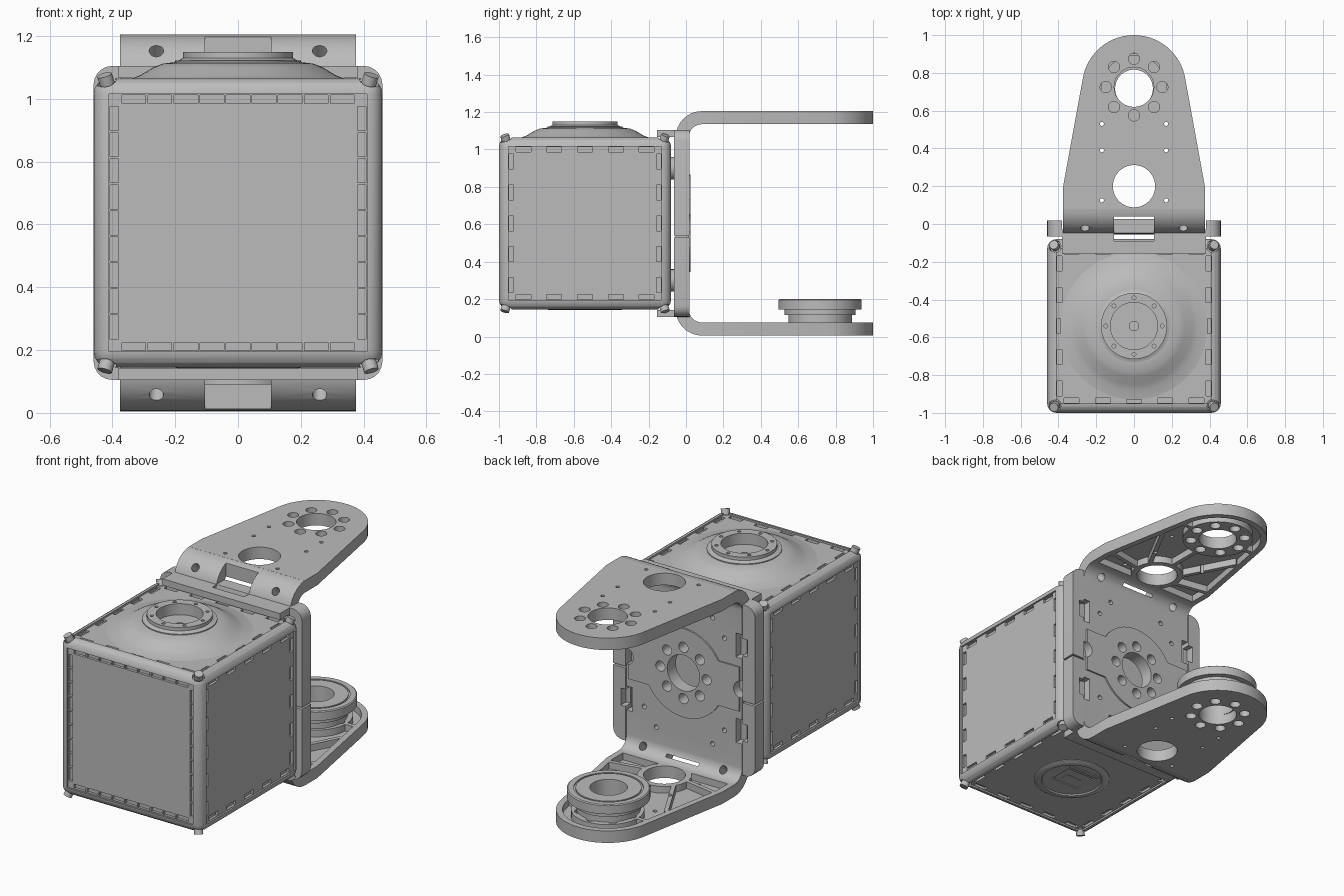
import bpy, bmesh, math
from mathutils import Vector, Matrix

if "Cube" in bpy.data.objects:
    bpy.data.objects.remove(bpy.data.objects["Cube"])

grey = bpy.data.materials.new("plain grey")
grey.use_nodes = True
GREY = (0.5, 0.5, 0.5, 1)
grey.diffuse_color = GREY
grey.node_tree.nodes["Principled BSDF"].inputs["Base Color"].default_value = GREY
MID = 0.605          # mirror height of the bracket
BODY = Vector((0, -0.54, MID))
HUB = 0.725          # y of the arm pivot


def box(bm, x, y, z, mat=Matrix()):
    size = Matrix.Diagonal((x[1] - x[0], y[1] - y[0], z[1] - z[0], 1))
    mid = Matrix.Translation([(a + b) / 2 for a, b in (x, y, z)])
    bmesh.ops.create_cube(bm, size=1, matrix=mat @ mid @ size)


def cyl(bm, at, r, depth, axis=(0, 0, 1), n=32):
    turn = Vector((0, 0, 1)).rotation_difference(Vector(axis)).to_matrix().to_4x4()
    bmesh.ops.create_cone(bm, cap_ends=True, segments=n, radius1=r, radius2=r,
                          depth=depth, matrix=Matrix.Translation(at) @ turn)


def ring_of_holes(bm, at, axis, r, hole, depth):
    for i in range(8):
        a = math.tau * i / 8
        u, v = r * math.cos(a), r * math.sin(a)
        off = Vector((u, v, 0)) if axis[2] else Vector((u, 0, v))
        cyl(bm, Vector(at) + off, hole, depth, axis, 16)


def prism(bm, pts, place, lo, hi):
    """Extrude a 2D outline; place(a, b, h) gives the 3D point."""
    low = [bm.verts.new(place(a, b, lo)) for a, b in pts]
    high = [bm.verts.new(place(a, b, hi)) for a, b in pts]
    n = len(pts)
    bm.faces.new(low)
    bm.faces.new(high[::-1])
    for i in range(n):
        bm.faces.new((low[i], high[i], high[(i + 1) % n], low[(i + 1) % n]))


def lathe(bm, pts, at, n=64):
    """Spin a closed (radius, height) profile that starts and ends on the axis."""
    vs = [bm.verts.new((r, 0, z)) for r, z in pts]
    es = [bm.edges.new(p) for p in zip(vs, vs[1:])]
    if pts[0][0] > 0:
        es.append(bm.edges.new((vs[-1], vs[0])))
    bmesh.ops.spin(bm, geom=vs + es, axis=(0, 0, 1), cent=(0, 0, 0),
                   angle=math.tau, steps=n, use_merge=True)
    bmesh.ops.remove_doubles(bm, verts=bm.verts, dist=1e-5)
    bmesh.ops.translate(bm, verts=bm.verts, vec=at)


def make(name, build):
    bm = bmesh.new()
    build(bm)
    bmesh.ops.recalc_face_normals(bm, faces=bm.faces)
    me = bpy.data.meshes.new(name)
    bm.to_mesh(me)
    bm.free()
    me.materials.append(grey)
    ob = bpy.data.objects.new(name, me)
    bpy.context.collection.objects.link(ob)
    return ob


def cut(ob, build, op="DIFFERENCE"):
    tool = make("cutter", build) if callable(build) else build
    mod = ob.modifiers.new("cut", "BOOLEAN")
    mod.operation, mod.object, mod.solver = op, tool, "EXACT"
    mod.use_self = True
    bpy.context.view_layer.objects.active = ob
    bpy.ops.object.modifier_apply(modifier=mod.name)
    bpy.data.objects.remove(tool)
    return ob


def finish(ob):
    bpy.ops.object.select_all(action="DESELECT")
    ob.select_set(True)
    bpy.context.view_layer.objects.active = ob
    bpy.ops.object.shade_smooth_by_angle(angle=math.radians(32))


# Rounded motor housing with recessed panels and slotted panel borders
def housing(bm):
    h = 0.46
    box(bm, (-h, h), (-h, h), (-h, h), Matrix.Translation(BODY))
    bmesh.ops.bevel(bm, geom=bm.edges[:], offset=0.05, segments=4, profile=0.5, affect="EDGES")


X, Z = "X", "Z"
FACES = [Matrix.Rotation(math.radians(d), 4, ax) for d, ax in
         ((0, X), (90, X), (180, X), (270, X), (90, "Y"), (-90, "Y"))]


def panels(bm):
    for rot in FACES:
        box(bm, (-0.41, 0.41), (-0.41, 0.41), (0.45, 0.6), Matrix.Translation(BODY) @ rot)


def slots(bm):
    for i, rot in enumerate(FACES):
        count, pitch, half = (9, 0.083, 0.038) if i == 1 else (5, 0.165, 0.04)
        for side in range(4):
            mat = Matrix.Translation(BODY) @ rot @ Matrix.Rotation(side * math.pi / 2, 4, Z)
            for k in range(count):
                u = (k - (count - 1) / 2) * pitch
                box(bm, (u - half, u + half), (0.381, 0.407), (0.435, 0.55), mat)


def corner_holes(bm, r=0.032, depth=0.07):
    for x in (-0.42, 0.42):
        for y in (-0.425, 0.425):
            for z in (-0.455, 0.455):
                cyl(bm, BODY + Vector((x, y, z)), r, depth, (x, y, z * 3), 20)


body = make("motor_housing", housing)
for b in (panels, slots, corner_holes):
    cut(body, b)
make("corner_screws", lambda bm: corner_holes(bm, 0.024, 0.035))

# Bell shaped cover and hollow output horn on the top
make("bell_cover", lambda bm: lathe(bm, [
    (0, 1.03), (0.39, 1.03), (0.39, 1.055), (0.34, 1.064), (0.31, 1.076), (0.27, 1.1),
    (0.24, 1.112), (0.2, 1.117), (0.2, 1.122), (0.19, 1.122), (0.175, 1.13), (0.175, 1.15),
    (0.125, 1.15), (0.125, 1.085), (0.025, 1.085), (0.025, 1.07), (0, 1.07)], (0, -0.54, 0)))
cut(bpy.data.objects["bell_cover"],
    lambda bm: ring_of_holes(bm, (0, -0.54, 1.15), (0, 0, 1), 0.15, 0.01, 0.03))

# Round cover with a step and a socket under the housing
cover = make("bottom_cover", lambda bm: lathe(bm, [
    (0, 0.17), (0.21, 0.17), (0.21, 0.15), (0.195, 0.142), (0.17, 0.142),
    (0.165, 0.149), (0, 0.149)], (0, -0.54, 0)))
cut(cover, lambda bm: box(bm, (-0.09, 0.09), (-0.6, -0.46), (0.1, 0.162)))
make("bottom_socket", lambda bm: (box(bm, (-0.05, 0.05), (-0.57, -0.52), (0.152, 0.165)),
                                  box(bm, (-0.1, 0.1), (-0.44, -0.42), (0.144, 0.16))))


# U bracket: web and bends as one section, then two tapered arms
def section(bm):
    cy, cz, top = 0.085, 1.065, MID + 0.46
    arc = [math.pi / 2 + i * math.pi / 16 for i in range(9)]
    outer = [(cy + 0.14 * math.cos(a), cz + 0.14 * math.sin(a)) for a in arc]
    inner = [(cy + 0.07 * math.cos(a), cz + 0.07 * math.sin(a)) for a in arc]
    flip = lambda pts: [(y, 2 * MID - z) for y, z in reversed(pts)]
    prism(bm, outer + flip(outer) + flip(inner[::-1]) + inner[::-1],
          lambda y, z, x: (x, y, z), -0.375, 0.375)


def web_cuts(bm):
    for s in (-1, 1):
        z = MID + s * 0.6
        box(bm, (-0.105, 0.105), (-0.09, 0.04), sorted((z + s * 0.1, z - s * 0.1)))
        for x in (-0.26, 0.26):
            cyl(bm, (x, -0.0, MID + s * 0.525), 0.023, 0.25, (0, -1, s), 20)
            cyl(bm, (x, 0, MID + s * 0.27), 0.014, 0.2, (0, 1, 0), 12)
            cyl(bm, (x * 0.7, 0, MID + s * 0.37), 0.014, 0.2, (0, 1, 0), 12)
        for x in (-0.37, 0.37):
            box(bm, (x - 0.035, x + 0.035), (-0.03, 0.1), (MID + s * 0.25 - 0.07, MID + s * 0.25 + 0.07))


def hub_cuts(bm):
    cyl(bm, (0, 0, MID), 0.105, 0.3, (0, 1, 0), 40)
    ring_of_holes(bm, (0, 0, MID), (0, 1, 0), 0.15, 0.03, 0.3)
    for x in (-0.375, 0.375):
        cyl(bm, (x, 0.0, MID), 0.05, 0.06, (0, 1, 0), 24)


web = make("bracket_web", section)
cut(web, web_cuts)
cut(web, hub_cuts)

# Raised middle band with a round swell
band = make("web_band", lambda bm: box(bm, (-0.36, 0.36), (0.0, 0.024), (MID - 0.13, MID + 0.13)))
cut(band, lambda bm: cyl(bm, (0, 0.012, MID), 0.26, 0.024, (0, 1, 0), 64), "UNION")
cut(band, hub_cuts)


def outline(inset, start):
    r, w = 0.275 - inset, 0.375 - inset
    arc = [math.radians(8 + i * 164 / 28) for i in range(29)]
    return ([(w, start), (w, 0.2)] + [(r * math.cos(a), HUB + r * math.sin(a)) for a in arc]
            + [(-w, 0.2), (-w, start)])


def build_arm(name, s):
    level = lambda x, y, z: (x, y, MID + s * (z - MID))
    arm = make(name, lambda bm: prism(bm, outline(0, 0.08), level, 1.135, 1.205))
    pocket = make("cutter", lambda bm: prism(bm, outline(0.035, 0.1), level, 1.1, 1.175))

    # Solid rings and ribs that stay standing in the pocket
    def rings(bm):
        cyl(bm, level(0, HUB, 1.14), 0.195, 0.3, n=48)
        cyl(bm, level(0, 0.2, 1.14), 0.145, 0.3, n=40)

    def ribs(bm):
        for x, y, a in ((0, HUB, 0), (0.19, 0.42, 62), (-0.19, 0.42, -62),
                        (0.2, 0.2, 10), (-0.2, 0.2, -10)):
            mat = Matrix.Translation(level(x, y, 1.14)) @ Matrix.Rotation(math.radians(a), 4, Z)
            box(bm, (-0.3 if a == 0 else -0.17, 0.3 if a == 0 else 0.17),
                (-0.012, 0.012), (-0.15, 0.15), mat)
        box(bm, (-0.012, 0.012), (0.3, 0.6), sorted((level(0, 0, 1)[2], level(0, 0, 1.3)[2])))
    cut(pocket, rings)
    cut(pocket, ribs)
    cut(arm, pocket)

    def holes(bm):
        cyl(bm, level(0, HUB, 1.17), 0.105, 0.3, n=40)
        cyl(bm, level(0, 0.2, 1.17), 0.112, 0.3, n=40)
        ring_of_holes(bm, level(0, HUB, 1.17), (0, 0, 1), 0.15, 0.03, 0.3)
        for x in (-0.17, 0.17):
            for y in (0.125, 0.39, 0.53):
                cyl(bm, level(x, y, 1.17), 0.011, 0.3, n=12)
    cut(arm, holes)


build_arm("upper_arm", 1)
build_arm("lower_arm", -1)

# Stepped idler wheel on the lower arm
make("idler_wheel", lambda bm: lathe(bm, [
    (0.1, 0.065), (0.17, 0.065), (0.17, 0.115), (0.19, 0.115), (0.19, 0.145), (0.222, 0.145),
    (0.222, 0.195), (0.216, 0.2), (0.185, 0.2), (0.185, 0.192), (0.175, 0.192), (0.175, 0.2),
    (0.1, 0.2)], (0, 0.717, 0)))


# Side rails in two halves, and the lips that clasp the housing
def rails(bm):
    for x in (-0.42, 0.42):
        for z in ((0.105, 0.53), (0.54, 1.105)):
            box(bm, (x - 0.04, x + 0.04), (-0.065, 0.018), z)
    tips = [e for e in bm.edges if abs(e.verts[0].co.y - e.verts[1].co.y) > 0.05
            and abs(e.verts[0].co.x) > 0.45 and abs(e.verts[0].co.z - MID) > 0.4]
    bmesh.ops.bevel(bm, geom=tips, offset=0.06, segments=5, profile=0.5, affect="EDGES")


side = make("side_rails", rails)
cut(side, lambda bm: [box(bm, (x - 0.03, x + 0.03), (-0.03, 0.1), (z - 0.05, z + 0.05))
                      for x in (-0.38, 0.38) for z in (0.355, 0.855)])


def lips(bm):
    for s in (-1, 1):
        zs = sorted((MID + s * 0.462, MID + s * 0.5))
        for x in ((-0.38, -0.105), (0.105, 0.38)):
            box(bm, x, (-0.1, -0.03), zs)
        box(bm, (-0.38, 0.38), (-0.155, -0.09), zs)
    for x in (-0.3, 0.3):
        for z in (0.3, 0.9):
            cyl(bm, (x, -0.07, z), 0.06, 0.05, (0, 1, 0), 24)


make("mounting_lips", lips)

for ob in [o for o in bpy.context.collection.objects if o.type == "MESH"]:
    finish(ob)
